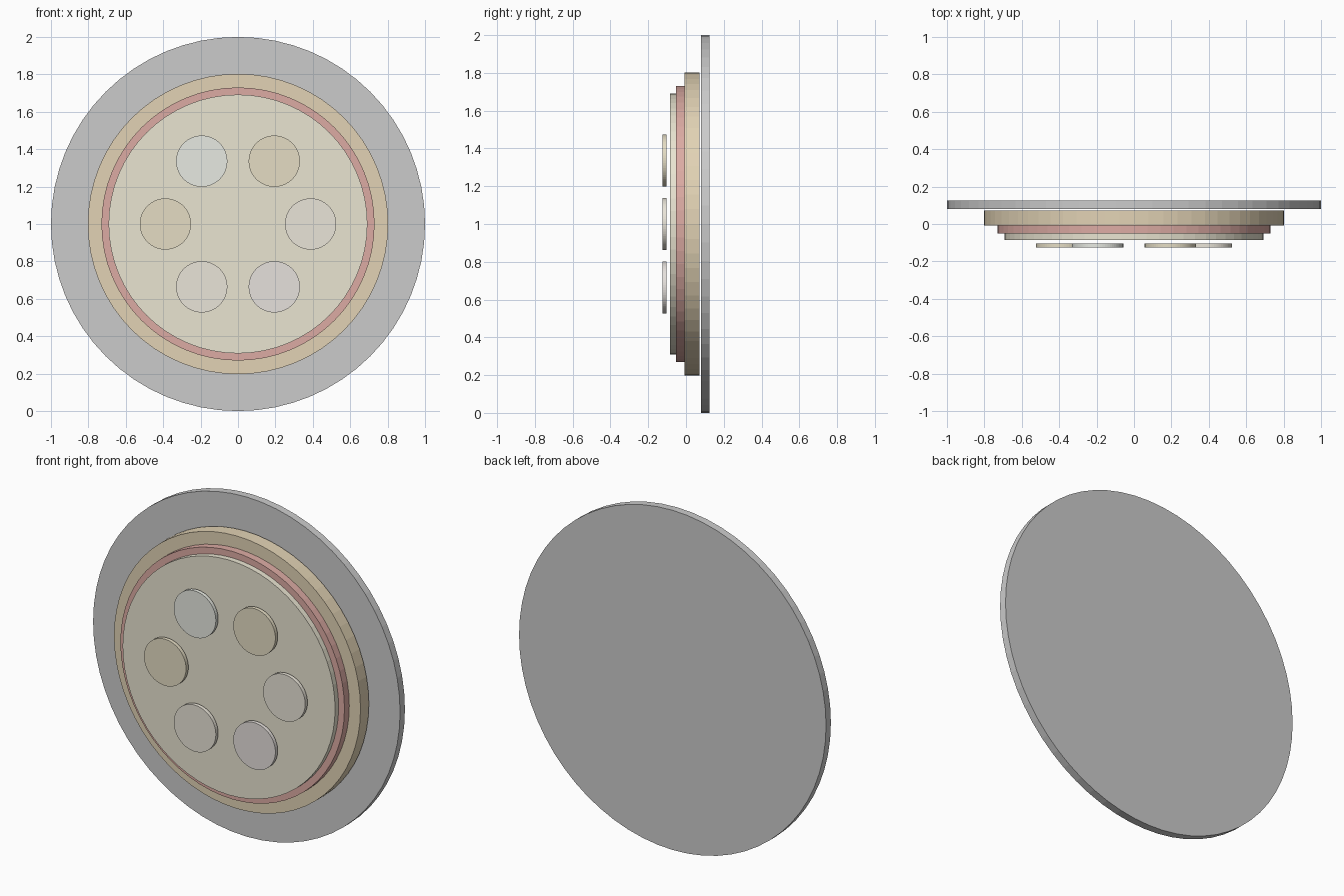
import bpy
import math

if "Cube" in bpy.data.objects:
    bpy.data.objects.remove(bpy.data.objects["Cube"])

SIDES = 64


def material(name, rgb):
    mat = bpy.data.materials.new(name)
    mat.diffuse_color = (*rgb, 1)
    mat.use_nodes = True
    mat.node_tree.nodes["Principled BSDF"].inputs["Base Color"].default_value = mat.diffuse_color
    return mat


def disc(name, radius, front, back, x=0, z=1, mat=None):
    """Upright disc with its axis along y, between the front and back depths."""
    bpy.ops.mesh.primitive_cylinder_add(
        vertices=SIDES, radius=radius, depth=back - front,
        location=(x, (front + back) / 2, z), rotation=(math.pi / 2, 0, 0))
    ob = bpy.context.object
    ob.name = ob.data.name = name
    if mat:
        ob.data.materials.append(mat)
    return ob


# Plate and the stacked layers, back to front
disc("plate", 1.0, 0.08, 0.125)
disc("crust", 0.803, -0.007, 0.071, mat=material("brown", (0.76, 0.65, 0.46)))
disc("sauce", 0.73, -0.052, -0.007, mat=material("red", (0.72, 0.41, 0.37)))
disc("cheese", 0.692, -0.085, -0.052, mat=material("cream", (0.82, 0.78, 0.64)))

# Ring of six round toppings, every 60 degrees from the right
pale = material("pale", (0.82, 0.78, 0.69))
ochre = material("ochre", (0.78, 0.72, 0.55))
cool = material("cool_grey", (0.80, 0.82, 0.76))
mauve = material("mauve", (0.79, 0.75, 0.72))
for i, mat in enumerate((pale, ochre, cool, ochre, pale, mauve)):
    a = i * math.pi / 3
    disc(f"topping_{i + 1}", 0.137, -0.125, -0.103,
         0.388 * math.cos(a), 1 + 0.388 * math.sin(a), mat)
